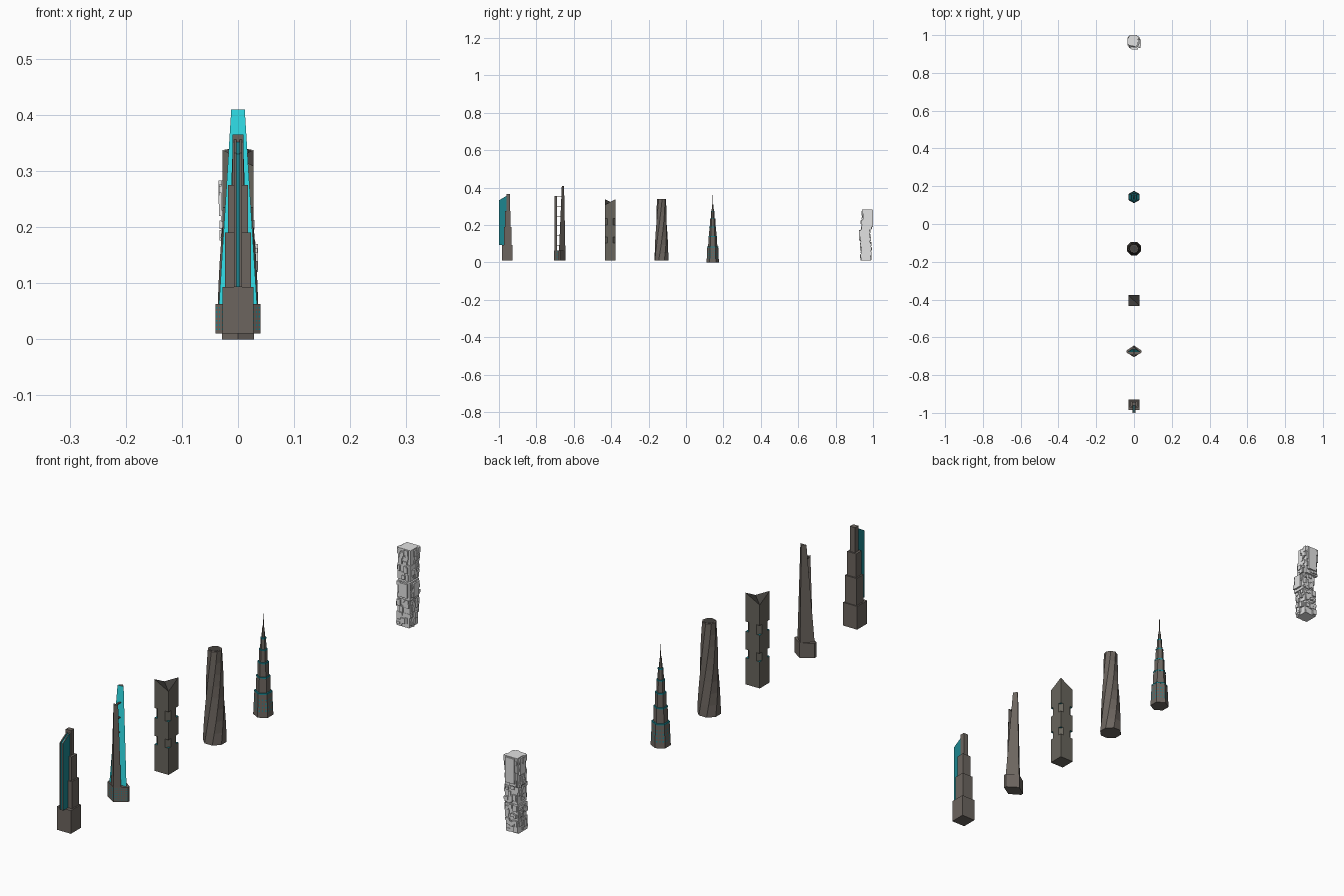
import bpy, bmesh, math, random
from mathutils import Vector

if "Cube" in bpy.data.objects:
    bpy.data.objects.remove(bpy.data.objects["Cube"])

random.seed(4)


def material(name, rgb):
    m = bpy.data.materials.new(name)
    m.diffuse_color = (*rgb, 1)
    m.use_nodes = True
    m.node_tree.nodes["Principled BSDF"].inputs["Base Color"].default_value = m.diffuse_color
    return m


STONE = material("warm grey stone", (0.15, 0.13, 0.114))
OLIVE = material("olive grey stone", (0.14, 0.13, 0.108))
ROOF = material("dark roof", (0.06, 0.055, 0.05))
CYAN = material("cyan glass", (0.03, 0.75, 0.82))
TEAL = material("teal glass", (0.012, 0.24, 0.28))
PALE = material("pale concrete", (0.76, 0.76, 0.76))


def finish(bm, name, mats, rule=None):
    bmesh.ops.recalc_face_normals(bm, faces=bm.faces)
    if rule:
        for f in bm.faces:
            f.normal_update()
            f.material_index = rule(f)
    me = bpy.data.meshes.new(name)
    bm.to_mesh(me)
    bm.free()
    ob = bpy.data.objects.new(name, me)
    bpy.context.collection.objects.link(ob)
    for m in mats:
        me.materials.append(m)
    return ob


def loft(name, rings, mats, rule=None):
    """Closed skin through rings of 3D points with equal counts."""
    bm = bmesh.new()
    vs = [[bm.verts.new(p) for p in r] for r in rings]
    n = len(rings[0])
    for a, b in zip(vs, vs[1:]):
        for i in range(n):
            bm.faces.new((a[i], a[(i + 1) % n], b[(i + 1) % n], b[i]))
    bm.faces.new(vs[0][::-1])
    bm.faces.new(vs[-1])
    return finish(bm, name, mats, rule)


def flat(pts, z):
    return [(x, y, z) for x, y in pts]


def rect(x, y0, y1):
    return [(-x, y0), (x, y0), (x, y1), (-x, y1)]


def ngon(n, r, cy, turn=0.0):
    return [(r * math.cos(turn + math.tau * i / n), cy + r * math.sin(turn + math.tau * i / n))
            for i in range(n)]


def windows(name, a, b, c, d, cols, rows):
    """Grid of small panes on the quad a-b (bottom) to d-c (top)."""
    a, b, c, d = map(Vector, (a, b, c, d))
    out = (b - a).cross(d - a).normalized() * 0.0005
    bm = bmesh.new()

    def at(u, v):
        return a.lerp(b, u).lerp(d.lerp(c, u), v) + out
    for i in range(cols):
        for j in range(rows):
            u, v = (i + 0.3) / cols, (j + 0.3) / rows
            du, dv = 0.4 / cols, 0.4 / rows
            bm.faces.new([bm.verts.new(at(*p)) for p in
                          ((u, v), (u + du, v), (u + du, v + dv), (u, v + dv))])
    bm.normal_update()
    me = bpy.data.meshes.new(name)
    bm.to_mesh(me)
    bm.free()
    me.materials.append(TEAL)
    bpy.context.collection.objects.link(bpy.data.objects.new(name, me))


# --- Stepped tower with a glass fin on the front
for i, (z0, z1, x, y0, y1) in enumerate([
        (0.01, 0.093, 0.028, -0.985, -0.928), (0.093, 0.19, 0.023, -0.972, -0.932),
        (0.19, 0.275, 0.018, -0.967, -0.937), (0.275, 0.365, 0.010, -0.96, -0.942)]):
    loft(f"stepped_tower_tier_{i + 1}", [flat(rect(x, y0, y1), z) for z in (z0, z1)], [STONE])
for x, w, name in ((-0.005, 0.002, "left"), (0.005, 0.002, "right")):
    loft(f"glass_fin_{name}", [
        [(x + s * w, y, z) for y, z in ((-1, 0.093), (-0.955, 0.093), (-0.945, 0.365), (-1, 0.332))]
        for s in (-1, 1)], [STONE, TEAL], lambda f: 1 if abs(f.normal.x) > 0.7 else 0)
loft("fin_core", [[(x, y, z) for y, z in ((-0.997, 0.093), (-0.955, 0.093), (-0.945, 0.36), (-0.997, 0.33))]
                  for x in (-0.003, 0.003)], [TEAL])

# --- Split tower: two tapering blades joined by bridges over a podium
base = [(-0.04, -0.68), (0, -0.705), (0.04, -0.68), (0.04, -0.67), (0, -0.643), (-0.04, -0.67)]
loft("split_tower_podium", [flat(base, z) for z in (0.01, 0.063)], [STONE])
for p, q in ((base[0], base[1]), (base[1], base[2])):
    windows("podium_windows", (*p, 0.014), (*q, 0.014), (*q, 0.06), (*p, 0.06), 8, 6)


def blade(w, yf, yb, z):
    return [(-w, yf, z), (w, yf, z), (0, yb, z)]


loft("rear_blade", [blade(0.034, -0.679, -0.645, 0.06), blade(0.012, -0.664, -0.652, 0.41)],
     [STONE, CYAN], lambda f: 1 if f.normal.y < -0.7 else 0)
loft("front_blade", [blade(0.020, -0.690, -0.704, 0.06), blade(0.009, -0.691, -0.703, 0.355)], [STONE])
for i in range(6):
    z = 0.09 + 0.052 * i
    loft(f"bridge_{i + 1}", [flat(rect(0.003, -0.693, -0.66), h) for h in (z, z + 0.003)], [STONE])

# --- Square tower with notched corners and a valley roof
CY, H = -0.405, 0.028


def chamfered(c):
    k = H - c
    return [(x, CY + y) for x, y in ((-k, -H), (k, -H), (H, -k), (H, k), (k, H), (-k, H), (-H, k), (-H, -k))]


z = 0.01
for i, z1 in enumerate((0.105, 0.135, 0.2, 0.235, 0.308)):
    if i % 2 == 0:
        loft(f"square_tower_block_{i}", [flat(rect(H, CY - H, CY + H), h) for h in (z, z1)], [OLIVE, TEAL],
             lambda f: 1 if abs(f.normal.z) > 0.7 and f.calc_center_median().z > 0.05 else 0)
    else:
        loft(f"square_tower_notch_{i}", [flat(chamfered(0.013), h) for h in (z, z1)], [OLIVE])
    z = z1
for s in (-1, 1):
    tri = [(s * H, CY + s * H), (-s * H, CY + s * H), (s * H, CY - s * H)]
    loft("valley_roof_wedge", [flat(tri, 0.307),
         [(x, y, 0.338 if i == 0 else 0.3085) for i, (x, y) in enumerate(tri)]], [OLIVE, ROOF],
         lambda f: 1 if f.normal.z > 0.4 else 0)

# --- Twisting tapered tower
rings = []
for i in range(9):
    t = i / 8
    rings.append(flat(ngon(8, 0.0395 - 0.0155 * t ** 0.9, -0.131, math.pi / 8 + 1.3 * t), 0.01 + 0.328 * t))
loft("twisting_tower", rings, [STONE])
loft("twisting_tower_roof", [flat(ngon(8, 0.019, -0.131, math.pi / 8 + 1.3), h) for h in (0.335, 0.339)], [ROOF])

# --- Hexagonal tower with stacked tiers, glass ledges and a spire
EY = 0.143
tiers = [(0, 0.085, 0.033, 0.029), (0.085, 0.14, 0.0245, 0.0225), (0.14, 0.19, 0.0195, 0.018),
         (0.19, 0.235, 0.0145, 0.0135), (0.235, 0.275, 0.0105, 0.009), (0.275, 0.31, 0.006, 0.004)]
for i, (z0, z1, r0, r1) in enumerate(tiers):
    loft(f"hex_tower_tier_{i + 1}", [flat(ngon(6, r0, EY, math.pi / 6), z0),
                                    flat(ngon(6, r1, EY, math.pi / 6), z1)], [STONE])
    if i < 5:
        loft(f"hex_tower_ledge_{i + 1}", [flat(ngon(6, r1 + 0.0007, EY, math.pi / 6), h)
                                         for h in (z1 - 0.004, z1 + 0.001)], [TEAL])
loft("spire", [flat(ngon(6, 0.002, EY), 0.31), flat(ngon(6, 0.0014, EY), 0.36)], [STONE])
lo, hi = ngon(6, 0.033, EY, math.pi / 6), ngon(6, 0.029, EY, math.pi / 6)
for i in range(6):
    j = (i + 1) % 6
    a, b = Vector((*lo[i], 0)), Vector((*lo[j], 0))
    c, d = Vector((*hi[j], 0.085)), Vector((*hi[i], 0.085))
    windows("hex_tower_windows", a.lerp(d, 0.2), b.lerp(c, 0.2), b.lerp(c, 0.8), a.lerp(d, 0.8), 3, 4)

# --- Pale tower: shifted storeys covered with random relief blocks
bm = bmesh.new()


def block(cx, cy, cz, sx, sy, sz):
    vs = bmesh.ops.create_cube(bm, size=1)["verts"]
    for v in vs:
        v.co = (cx + v.co.x * sx, min(1.0, cy + v.co.y * sy), cz + v.co.z * sz)


storeys = [(0.01, 0.06, -0.002, 0.961), (0.06, 0.11, 0.0, 0.962), (0.11, 0.175, 0.004, 0.957),
           (0.175, 0.23, -0.002, 0.966), (0.23, 0.283, -0.004, 0.971)]
for z0, z1, cx, cy in storeys:
    h = 0.025
    block(cx, cy, (z0 + z1) / 2, 2 * h, 2 * h, z1 - z0)
    for side in range(4):
        for k in range(9):
            u = random.uniform(-0.018, 0.018)
            sz = random.uniform(0.008, 0.022)
            zc = random.uniform(z0 + sz / 2, z1 - sz / 2)
            w, d = random.uniform(0.008, 0.016), random.uniform(0.004, 0.014)
            s = 1 if side % 2 else -1
            if side < 2:
                block(cx + s * h, cy + u, zc, d, w, sz)
            else:
                block(cx + u, cy + s * h, zc, w, d, sz)
block(0.004, 0.932, 0.145, 0.034, 0.014, 0.05)
block(0.03, 0.958, 0.145, 0.012, 0.03, 0.05)
block(-0.028, 0.97, 0.25, 0.012, 0.03, 0.06)
block(-0.002, 0.994, 0.235, 0.036, 0.012, 0.09)
finish(bm, "pale_relief_tower", [PALE])
